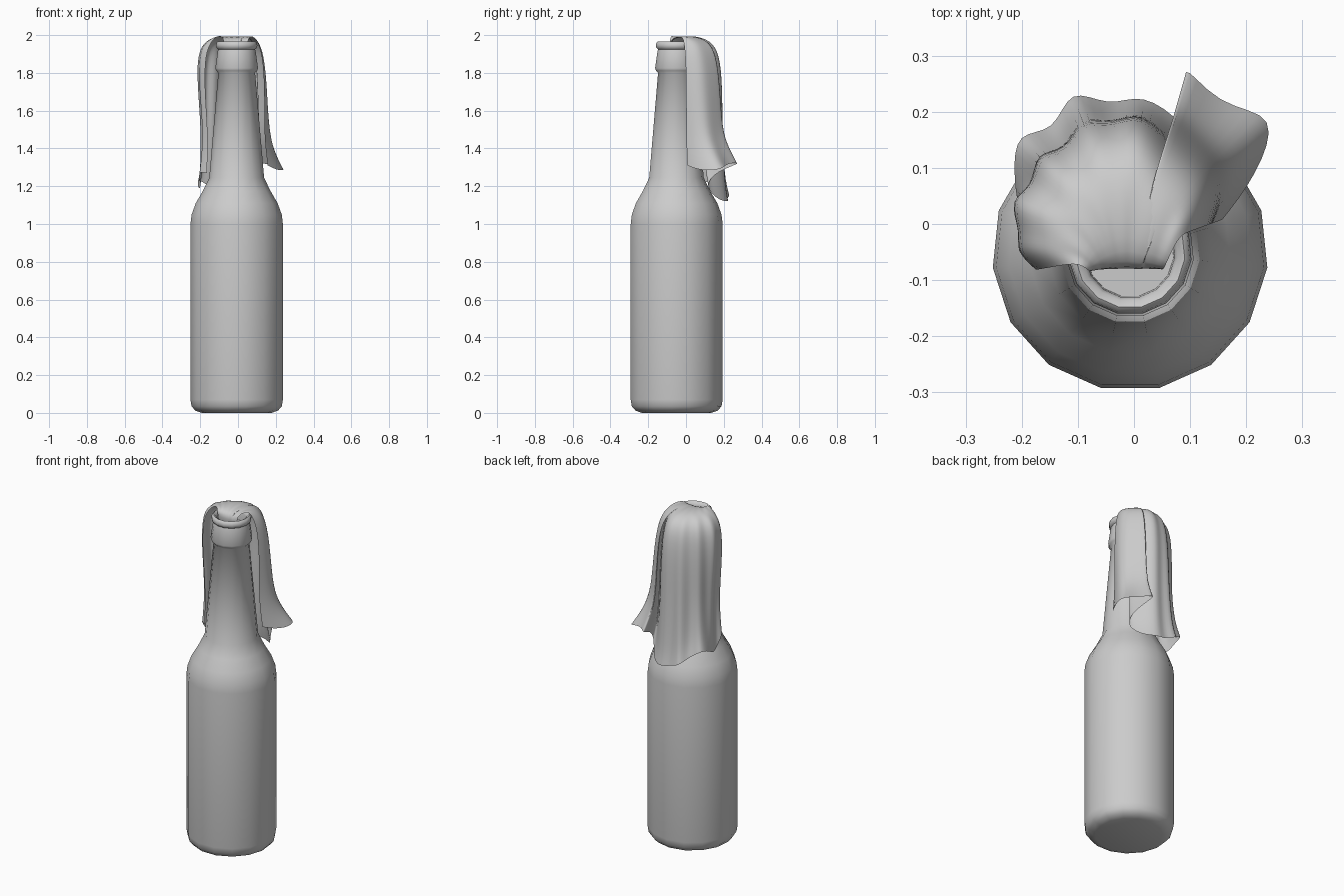
import bpy, bmesh, math

if "Cube" in bpy.data.objects:
    bpy.data.objects.remove(bpy.data.objects["Cube"])

CX, CY = -0.007, -0.052      # bottle axis
SIDES = 15


def polar(deg, r, z):
    a = math.radians(deg)
    return (CX + r * math.cos(a), CY + r * math.sin(a), z)


def make_object(name, bm, angle):
    bmesh.ops.recalc_face_normals(bm, faces=bm.faces)
    mesh = bpy.data.meshes.new(name)
    bm.to_mesh(mesh)
    bm.free()
    ob = bpy.data.objects.new(name, mesh)
    bpy.context.collection.objects.link(ob)
    bpy.ops.object.select_all(action='DESELECT')
    bpy.context.view_layer.objects.active = ob
    ob.select_set(True)
    bpy.ops.object.shade_smooth_by_angle(angle=math.radians(angle))
    return ob


def skin(bm, rows, closed):
    # join neighbouring rows of vertices with quads
    n = len(rows[0])
    for a, b in zip(rows, rows[1:]):
        for i in range(n if closed else n - 1):
            j = (i + 1) % n
            bm.faces.new((a[i], a[j], b[j], b[i]))


# bottle: turned profile (radius, height), ending in the recessed mouth
profile = [(0.185, 0.0), (0.22, 0.012), (0.24, 0.035), (0.246, 0.07),
           (0.246, 1.0), (0.24, 1.05), (0.218, 1.11), (0.18, 1.175),
           (0.146, 1.245), (0.098, 1.80), (0.109, 1.812), (0.114, 1.825),
           (0.101, 1.915), (0.098, 1.925), (0.107, 1.932), (0.110, 1.945),
           (0.107, 1.96), (0.098, 1.967), (0.086, 1.96), (0.08, 1.945),
           (0.078, 1.90)]
bm = bmesh.new()
rings = [[bm.verts.new(polar(-6 + 360 / SIDES * i, r, z)) for i in range(SIDES)]
         for r, z in profile]
skin(bm, rings, True)
bm.faces.new(rings[0])
bm.faces.new(rings[-1])
make_object("bottle", bm, 50)

# rag: each column is (angle, shoulder radius, middle radius, hem radius, hem height)
columns = [
    (190, .17, .155, .16, 1.27), (179, .205, .19, .21, 1.28),
    (169, .205, .16, .19, 1.20), (156, .24, .22, .22, 1.18),
    (146, .205, .20, .25, 1.22), (133, .24, .25, .30, 1.24),
    (122, .205, .21, .25, 1.19), (110, .24, .27, .32, 1.16),
    (98, .22, .23, .26, 1.13), (86, .245, .26, .29, 1.12),
    (66, .19, .21, .25, 1.12), (44, .15, .175, .21, 1.20),
    (58, .19, .21, .25, 1.28), (78, .24, .275, .375, 1.33),
    (59, .205, .24, .30, 1.32), (43, .195, .235, .37, 1.29),
    (31, .17, .20, .26, 1.28), (20, .145, .155, .175, 1.31)]
bm = bmesh.new()
rows = []
for k, (ang, rs, rm, rh, zh) in enumerate(columns):
    t = k / (len(columns) - 1)
    x = -0.075 + 0.125 * t
    path = [(x, -0.075, 1.91),
            (x, -0.09, 1.985),
            polar(ang, 0.09, 2.003 - 0.008 * (k % 2)),
            polar(ang, rs * 0.78, 1.975),
            polar(ang, rs, 1.90),
            polar(ang, rs * 0.6 + rm * 0.4 + 0.008, 1.72),
            polar(ang, rm, 1.50),
            polar(ang, rm * 0.6 + rh * 0.4, zh + 0.09),
            polar(ang, rh, zh)]
    rows.append([bm.verts.new(p) for p in path])
skin(bm, rows, False)
rag = make_object("cloth_rag", bm, 180)
sub = rag.modifiers.new("soft_folds", 'SUBSURF')
sub.levels = sub.render_levels = 2
sub.boundary_smooth = 'PRESERVE_CORNERS'
